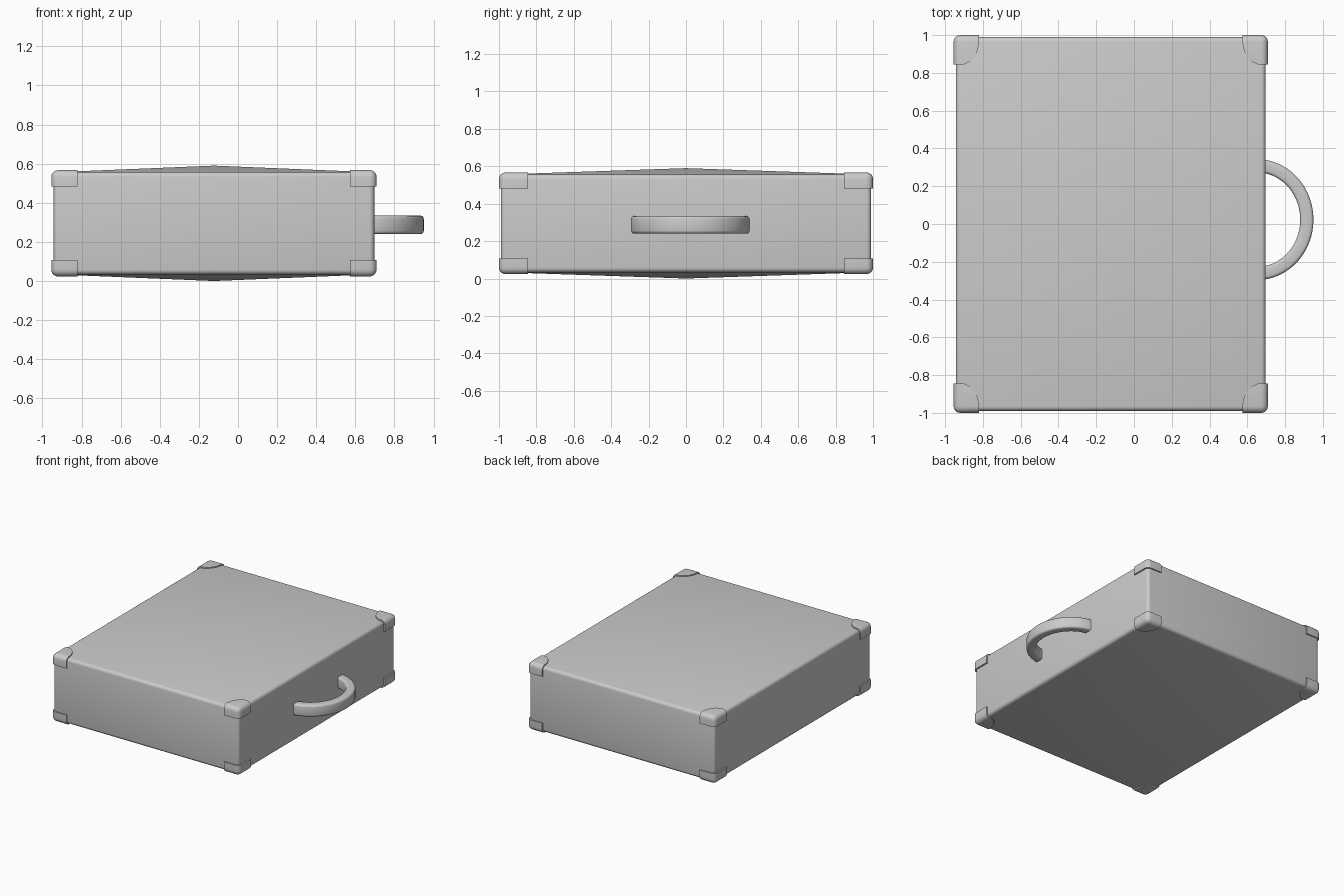
import bpy, bmesh
from math import sin, cos, pi, radians
from mathutils import Vector

if "Cube" in bpy.data.objects:
    bpy.data.objects.remove(bpy.data.objects["Cube"])

CENTRE = Vector((-0.123, 0, 0.295))


def finish(bm, name, loc, mods=()):
    bmesh.ops.recalc_face_normals(bm, faces=bm.faces) if not mods else None
    mesh = bpy.data.meshes.new(name)
    bm.to_mesh(mesh)
    bm.free()
    ob = bpy.data.objects.new(name, mesh)
    ob.location = loc
    bpy.context.collection.objects.link(ob)
    bpy.ops.object.select_all(action='DESELECT')
    bpy.context.view_layer.objects.active = ob
    ob.select_set(True)
    for kind, props in mods:
        m = ob.modifiers.new(kind.title(), kind)
        for k, v in props.items():
            setattr(m, k, v)
        bpy.ops.object.modifier_apply(modifier=m.name)
    bpy.ops.object.shade_smooth_by_angle(angle=radians(35))
    return ob


# Case body: rounded box whose lid and base bulge to a shallow peak
bm = bmesh.new()
bmesh.ops.create_cube(bm, size=2)
bmesh.ops.scale(bm, vec=(0.82, 0.99, 0.262), verts=bm.verts)
bmesh.ops.bevel(bm, geom=bm.edges[:], offset=0.025, segments=4, profile=0.5, affect='EDGES')
big = [f for f in bm.faces if abs(f.normal.z) > 0.99 and f.calc_area() > 1]
for v in bmesh.ops.poke(bm, faces=big)['verts']:
    v.co.z += 0.033 if v.co.z > 0 else -0.033
finish(bm, "case_body", CENTRE)

# Corner guards: one rounded shell mirrored to all eight corners
X, Y, Z = 0.832, 1.0, 0.272
outline = [(0, 0), (0.135, 0), (0.135, 0.04), (0.127, 0.08), (0.11, 0.115),
           (0.085, 0.14), (0.055, 0.155), (0, 0.155)]
bm = bmesh.new()
top = bm.faces.new([bm.verts.new((X - u, Y - v, Z)) for u, v in outline])
ext = bmesh.ops.extrude_face_region(bm, geom=[top], use_keep_orig=True)
for v in ext['geom']:
    if isinstance(v, bmesh.types.BMVert):
        v.co.z -= 0.085
bmesh.ops.recalc_face_normals(bm, faces=bm.faces)


def on_outside(e):
    sides = [all(abs(v.co[i] - s) < 1e-5 for v in e.verts) for i, s in enumerate((X, Y, Z))]
    return sum(sides) == 2


bmesh.ops.bevel(bm, geom=[e for e in bm.edges if on_outside(e)], offset=0.036,
                segments=5, profile=0.5, affect='EDGES')
bm.normal_update()
inner = [f for f in bm.faces if min(f.normal) < -0.05]
bmesh.ops.delete(bm, geom=inner, context='FACES')
finish(bm, "corner_guards", CENTRE, [
    ('SOLIDIFY', dict(thickness=0.014, offset=-1)),
    ('MIRROR', dict(use_axis=(True, True, True)))])

# Handle: rounded-rectangle section swept around a half ellipse
section = []
for sx, sz, a0 in ((1, 1, 0), (-1, 1, 90), (-1, -1, 180), (1, -1, 270)):
    for k in range(4):
        a = radians(a0 + 30 * k)
        section.append((sx * 0.019 + 0.016 * cos(a), sz * 0.031 + 0.016 * sin(a)))
bm = bmesh.new()
rings, steps = [], 32
for i in range(steps + 1):
    t = radians(-84 + 168 * i / steps)
    rings.append([bm.verts.new(((0.265 + r) * cos(t), (0.285 + r) * sin(t), z))
                  for r, z in section])
n = len(section)
for a, b in zip(rings, rings[1:]):
    for j in range(n):
        bm.faces.new((a[j], a[(j + 1) % n], b[(j + 1) % n], b[j]))
bm.faces.new(rings[0])
bm.faces.new(rings[-1])
finish(bm, "carry_handle", (0.65, 0.023, 0.287))
